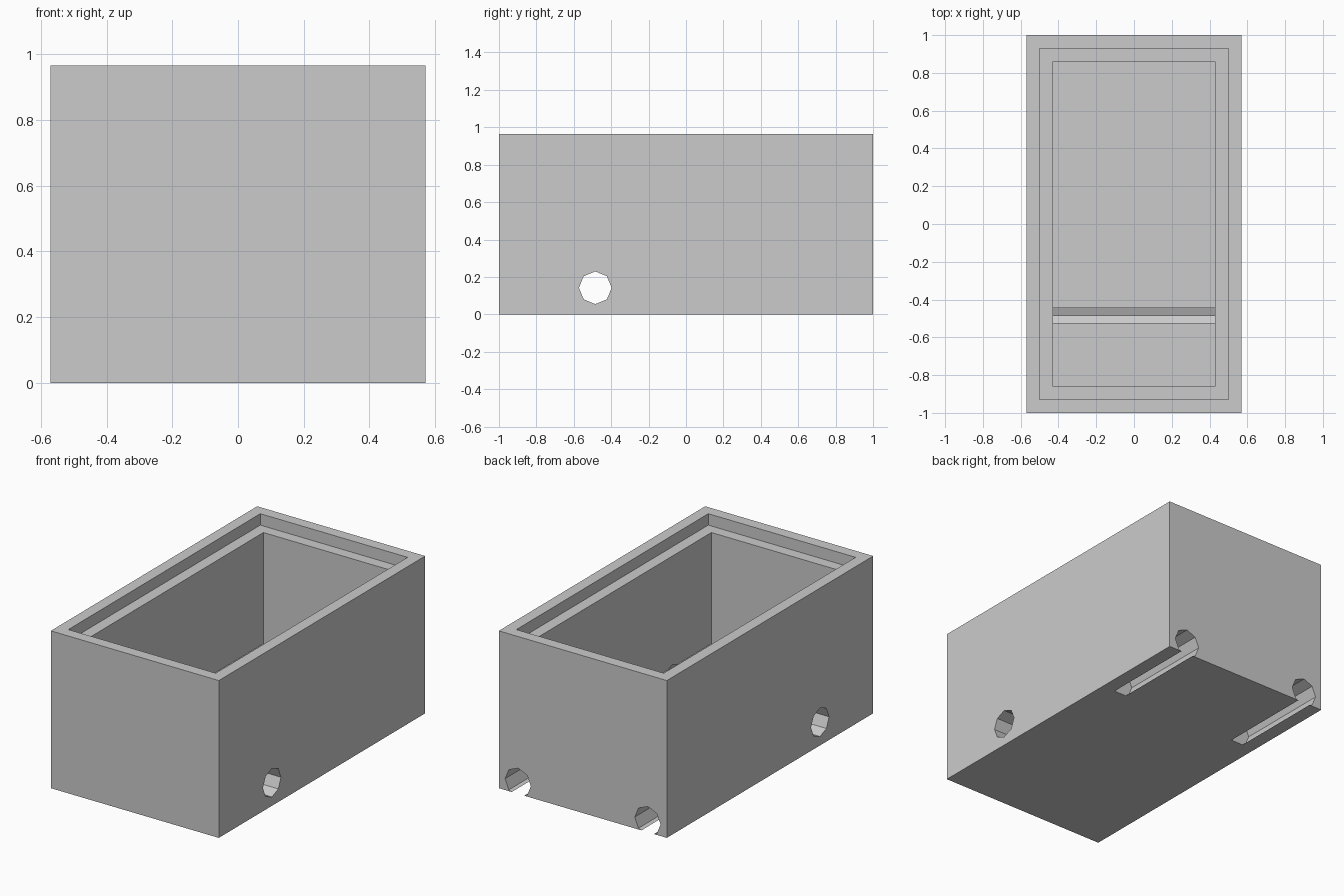
import bpy
from math import pi

cube = bpy.data.objects.get("Cube")
if cube:
    bpy.data.objects.remove(cube, do_unlink=True)

WIDTH, LENGTH, HEIGHT = 1.14, 2.0, 0.965
STEP = 0.07            # rim width, ledge width and ledge depth
FLOOR = 0.213          # height of the inside floor
RADIUS = 0.0875

grey = bpy.data.materials.new("light grey")
grey.use_nodes = True
colour = (0.6, 0.6, 0.6, 1)
grey.diffuse_color = colour
grey.node_tree.nodes["Principled BSDF"].inputs["Base Color"].default_value = colour


def block(name, inset, bottom, top):
    """Box centred on the origin, drawn in from the outer walls by inset."""
    bpy.ops.mesh.primitive_cube_add(size=1, location=(0, 0, (bottom + top) / 2))
    obj = bpy.context.object
    obj.name = name
    obj.scale = (WIDTH - 2 * inset, LENGTH - 2 * inset, top - bottom)
    bpy.ops.object.transform_apply(location=True, rotation=True, scale=True)
    obj.data.materials.append(grey)
    return obj


def bore(name, location, rotation, depth):
    """Eight-sided rod used to drill a channel."""
    bpy.ops.mesh.primitive_cylinder_add(vertices=8, radius=RADIUS, depth=depth,
                                        location=location, rotation=rotation)
    obj = bpy.context.object
    obj.name = name
    bpy.ops.object.transform_apply(location=True, rotation=True, scale=True)
    obj.data.materials.append(grey)
    return obj


def cut(target, cutter):
    mod = target.modifiers.new("cut", "BOOLEAN")
    mod.operation = "DIFFERENCE"
    mod.solver = "EXACT"
    mod.object = cutter
    bpy.context.view_layer.objects.active = target
    bpy.ops.object.modifier_apply(modifier=mod.name)
    bpy.data.objects.remove(cutter, do_unlink=True)


# Outer body
body = block("open_box", 0, 0, HEIGHT)

# Stepped opening: lid recess, then the deep cavity
cut(body, block("lid_recess", STEP, HEIGHT - STEP, HEIGHT + 0.1))
cut(body, block("cavity", 2 * STEP, FLOOR, HEIGHT + 0.1))

# Cross channel from side to side, breaking through the floor
cut(body, bore("cross_channel", (0, -0.485, 0.142), (0, pi / 2, 0), WIDTH + 0.2))

# Blind channels from the back, open along the underside
for side in (-1, 1):
    cut(body, bore("back_channel", (side * 0.44, 0.8, STEP), (pi / 2, 0, 0), 0.8))
